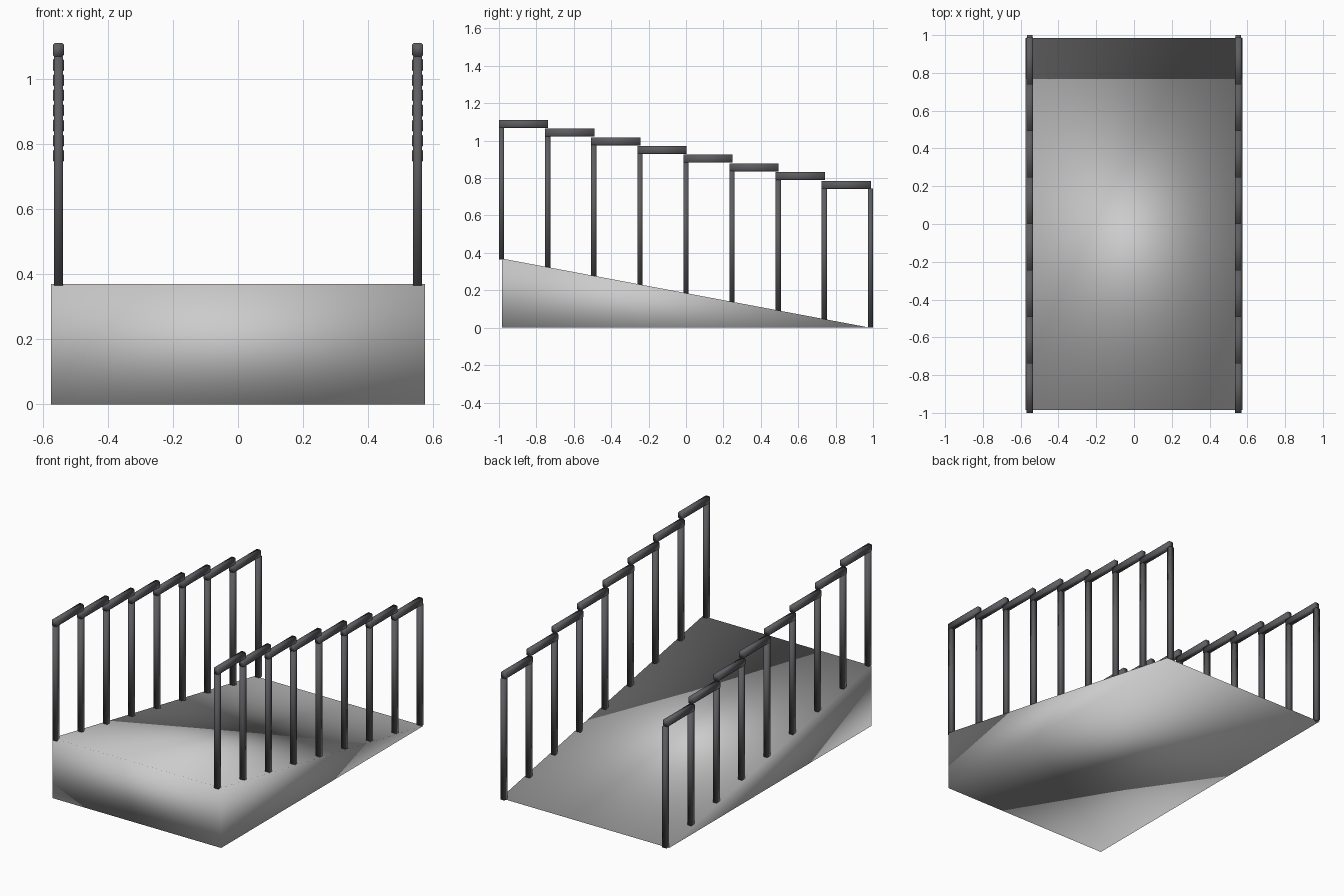
import bpy, bmesh

if "Cube" in bpy.data.objects:
    bpy.data.objects.remove(bpy.data.objects["Cube"])

dark = bpy.data.materials.new("dark_metal")
dark.diffuse_color = (0.11, 0.11, 0.12, 1)
dark.use_nodes = True
dark.node_tree.nodes["Principled BSDF"].inputs["Base Color"].default_value = dark.diffuse_color

N = 9                # posts per side
STEP = 0.2465        # post spacing along y
DROP = 0.0465        # height lost per rail
RAIL_X = 0.552
FRONT, BACK, HIGH = -0.985, 0.985, 0.37


def ramp_z(y):
    return max(0.0, HIGH * (BACK - y) / (BACK - FRONT))


def finish(name, bm, mat=None):
    bmesh.ops.recalc_face_normals(bm, faces=bm.faces)
    for f in bm.faces:
        f.smooth = True
    me = bpy.data.meshes.new(name)
    bm.to_mesh(me)
    bm.free()
    if mat:
        me.materials.append(mat)
    ob = bpy.data.objects.new(name, me)
    bpy.context.collection.objects.link(ob)
    return ob


def add_box(bm, lo, hi, chamfer=0.0):
    """Box between two corners; chamfer trims the edges that run along y."""
    verts = bmesh.ops.create_cube(bm, size=1)["verts"]
    for v in verts:
        for k in range(3):
            v.co[k] = hi[k] if v.co[k] > 0 else lo[k]
    if chamfer:
        edges = [e for e in {e for v in verts for e in v.link_edges}
                 if abs(e.verts[0].co.y - e.verts[1].co.y) > 0.1]
        bmesh.ops.bevel(bm, geom=edges, offset=chamfer, segments=1, affect='EDGES')


def mirror_x(ob):
    mod = ob.modifiers.new("mirror", 'MIRROR')
    mod.use_axis = (True, False, False)


# Ramp: triangular side profile extruded across x
bm = bmesh.new()
profile = [(FRONT, 0), (BACK, 0), (FRONT, HIGH)]
face = bm.faces.new([bm.verts.new((-0.575, y, z)) for y, z in profile])
ext = bmesh.ops.extrude_face_region(bm, geom=[face])["geom"]
bmesh.ops.translate(bm, vec=(1.15, 0, 0),
                    verts=[g for g in ext if isinstance(g, bmesh.types.BMVert)])
finish("ramp", bm)

# Upright posts, each ending under its rail
bm = bmesh.new()
for i in range(N):
    y = -0.986 + STEP * i
    top = 1.07 - DROP * min(i, N - 2)
    bottom = max(0.0, ramp_z(y) - 0.005)
    add_box(bm, (RAIL_X - 0.014, y - 0.014, bottom), (RAIL_X + 0.014, y + 0.014, top))
mirror_x(finish("railing_posts", bm, dark))

# Stepped handrail pieces
bm = bmesh.new()
for i in range(N - 1):
    y, z = -1 + STEP * i, 1.068 - DROP * i
    add_box(bm, (RAIL_X - 0.017, y, z), (RAIL_X + 0.017, y + 0.263, z + 0.043), 0.006)
mirror_x(finish("handrails", bm, dark))
